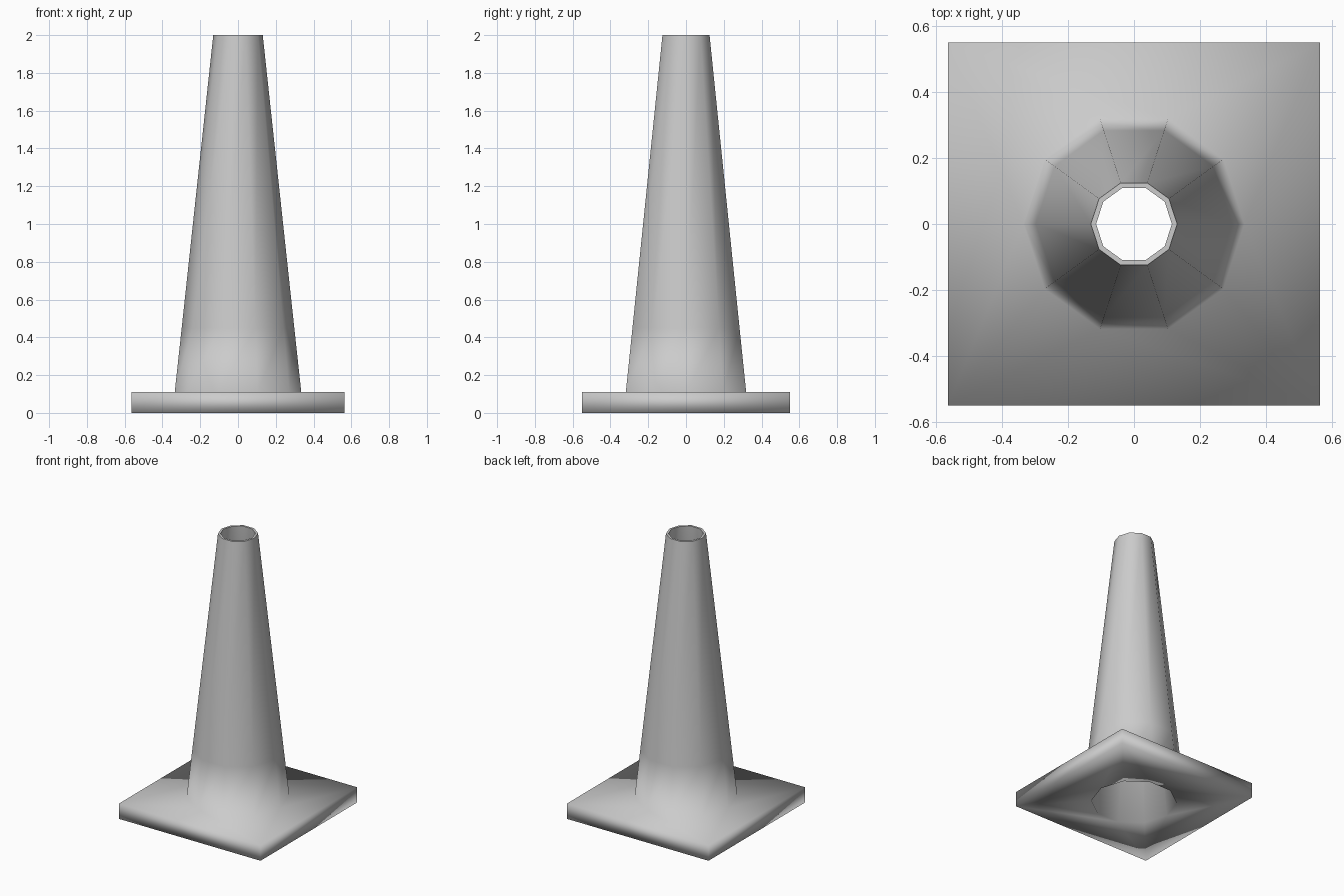
import bpy, bmesh
from math import cos, sin, pi

if "Cube" in bpy.data.objects:
    bpy.data.objects.remove(bpy.data.objects["Cube"])

SIDES = 10
HALF_X, HALF_Y, PLATE_TOP = 0.565, 0.55, 0.11

grey = bpy.data.materials.new("plain_grey")
grey.use_nodes = True
grey.diffuse_color = (0.6, 0.6, 0.6, 1)
grey.node_tree.nodes["Principled BSDF"].inputs["Base Color"].default_value = (0.6, 0.6, 0.6, 1)

bm = bmesh.new()


def ring(r, z):
    return [bm.verts.new((r * cos(2 * pi * i / SIDES), r * sin(2 * pi * i / SIDES), z))
            for i in range(SIDES)]


def square(z):
    return [bm.verts.new((sx * HALF_X, sy * HALF_Y, z))
            for sx, sy in ((1, 1), (-1, 1), (-1, -1), (1, -1))]


def bridge(a, b):
    n = len(a)
    for i in range(n):
        j = (i + 1) % n
        bm.faces.new((a[i], a[j], b[j], b[i]))


def plate_face(loop, corners):
    # flat face between the round opening and the square edge
    def corner(i):
        return corners[int((i - 0.5) * 4 // SIDES) % 4]
    for i in range(SIDES):
        j = (i + 1) % SIDES
        verts = [loop[i], loop[j], corner(j)]
        if corner(i) != corner(j):
            verts.append(corner(i))
        bm.faces.new(verts)


# hollow tapered body: outer wall, top rim, inner wall
profile = [(0.335, PLATE_TOP), (0.298, 0.45), (0.131, 2), (0.115, 2), (0.285, 0)]
rings = [ring(r, z) for r, z in profile]
for a, b in zip(rings, rings[1:]):
    bridge(a, b)

# square base plate
top, bottom = square(PLATE_TOP), square(0)
bridge(top, bottom)
plate_face(rings[0], top)
plate_face(rings[-1], bottom)

bmesh.ops.recalc_face_normals(bm, faces=bm.faces)
for f in bm.faces:
    f.smooth = True

# crisp edges on the top rim
for loop in rings[2:4]:
    for i in range(SIDES):
        bm.edges.get((loop[i], loop[(i + 1) % SIDES])).smooth = False

mesh = bpy.data.meshes.new("traffic_cone")
bm.to_mesh(mesh)
bm.free()
mesh.materials.append(grey)
cone = bpy.data.objects.new("traffic_cone", mesh)
bpy.context.collection.objects.link(cone)
